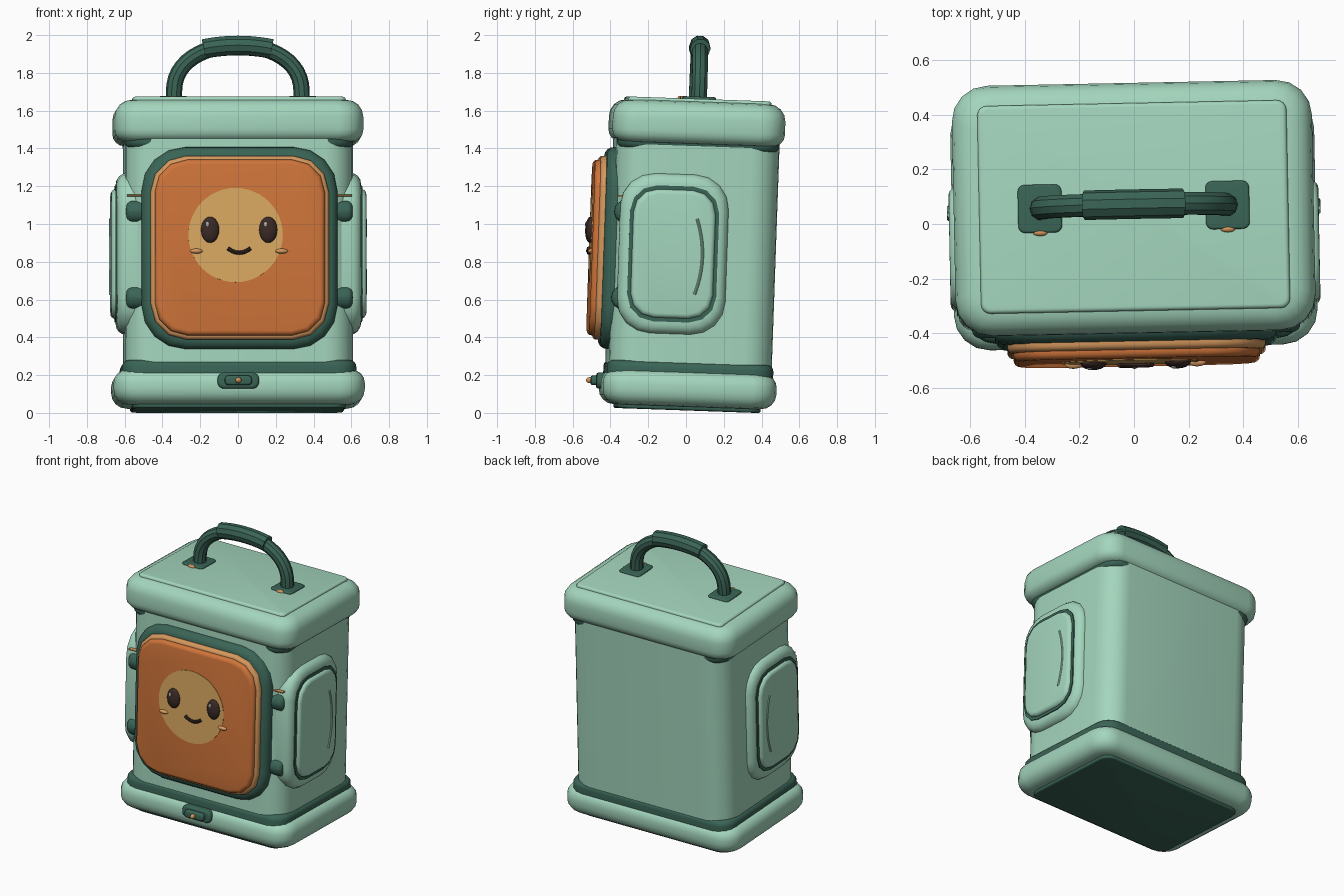
import bpy, bmesh
from math import sin, cos, pi, radians
from mathutils import Matrix, Vector

cube = bpy.data.objects.get("Cube")
if cube:
    bpy.data.objects.remove(cube, do_unlink=True)


def material(name, rgb):
    m = bpy.data.materials.new(name)
    m.use_nodes = True
    m.diffuse_color = (*rgb, 1)
    m.node_tree.nodes["Principled BSDF"].inputs["Base Color"].default_value = (*rgb, 1)
    return m


MINT = material("mint green", (0.37, 0.67, 0.51))
DARK = material("dark green", (0.042, 0.127, 0.093))
ORANGE = material("orange", (0.62, 0.175, 0.042))
TAN = material("tan orange", (0.66, 0.31, 0.11))
YELLOW = material("sand yellow", (0.70, 0.40, 0.12))
BROWN = material("dark brown", (0.042, 0.023, 0.019))
GLINT = material("pale glint", (0.45, 0.42, 0.40))

# The whole lantern leans back and turns a little
POSE = (Matrix.Translation((0, 0.005, 0.013))
        @ Matrix.Rotation(0.02, 4, 'Z') @ Matrix.Rotation(-0.035, 4, 'X'))

# Plane axes (u, v, outward) for each facing
UP = Matrix.Identity(3)
FRONT = Matrix(((1, 0, 0), (0, 0, -1), (0, 1, 0)))
LEFT = Matrix(((0, 0, 1), (1, 0, 0), (0, 1, 0)))
RIGHT = Matrix(((0, 0, -1), (1, 0, 0), (0, 1, 0)))
made = []


def finish(name, mesh, mat):
    mesh.materials.clear()
    mesh.materials.append(mat)
    ob = bpy.data.objects.new(name, mesh)
    bpy.context.collection.objects.link(ob)
    ob.matrix_world = POSE
    made.append(ob)
    return ob


def outline(hu, hv, r, steps):
    """Rounded rectangle points."""
    r = max(min(r, hu, hv), 0.002)
    pts = []
    for k, (su, sv) in enumerate(((1, 1), (-1, 1), (-1, -1), (1, -1))):
        for i in range(steps + 1):
            a = (k + i / steps) * pi / 2
            pts.append((su * (hu - r) + r * cos(a), sv * (hv - r) + r * sin(a)))
    return pts


def slab(name, mat, face, centre, half, r, w0, w1, b0=0.0, b1=0.0, steps=4, squash=1.0):
    """Rounded plate from depth w0 to w1, with round edges b0 and b1."""
    layers = []
    n = 4
    if b0:
        layers += [(b0 * (1 - sin(a)), w0 + b0 * squash * (1 - cos(a)))
                   for a in (i / n * pi / 2 for i in range(n + 1))]
    else:
        layers.append((0, w0))
    if b1:
        layers += [(b1 * (1 - cos(a)), w1 - b1 * squash * (1 - sin(a)))
                   for a in (i / n * pi / 2 for i in range(n + 1))]
    else:
        layers.append((0, w1))
    bm = bmesh.new()
    rings = []
    for inset, w in layers:
        pts = outline(half[0] - inset, half[1] - inset, r - inset * 0.6, steps)
        rings.append([bm.verts.new(face @ Vector((u + centre[0], v + centre[1], w)))
                      for u, v in pts])
    for a, b in zip(rings, rings[1:]):
        for i in range(len(a)):
            j = (i + 1) % len(a)
            bm.faces.new((a[i], a[j], b[j], b[i]))
    bm.faces.new(rings[0][::-1])
    bm.faces.new(rings[-1])
    bmesh.ops.recalc_face_normals(bm, faces=bm.faces)
    mesh = bpy.data.meshes.new(name)
    bm.to_mesh(mesh)
    bm.free()
    return finish(name, mesh, mat)


def ball(name, mat, loc, size):
    bm = bmesh.new()
    bmesh.ops.create_uvsphere(bm, u_segments=20, v_segments=12, radius=1)
    bmesh.ops.transform(bm, matrix=Matrix.LocRotScale(loc, None, size), verts=bm.verts)
    mesh = bpy.data.meshes.new(name)
    bm.to_mesh(mesh)
    bm.free()
    return finish(name, mesh, mat)


def tube(name, mat, points, radius):
    cu = bpy.data.curves.new(name + " path", 'CURVE')
    cu.dimensions = '3D'
    cu.bevel_depth = radius
    cu.bevel_resolution = 3
    cu.use_fill_caps = True
    sp = cu.splines.new('POLY')
    sp.points.add(len(points) - 1)
    for p, co in zip(sp.points, points):
        p.co = (*co, 1)
    tmp = bpy.data.objects.new(name + " path", cu)
    bpy.context.collection.objects.link(tmp)
    dg = bpy.context.evaluated_depsgraph_get()
    mesh = bpy.data.meshes.new_from_object(tmp.evaluated_get(dg))
    bpy.data.objects.remove(tmp, do_unlink=True)
    return finish(name, mesh, mat)


# Base, body and lid
MID = (0, 0)
slab("base_foot", DARK, UP, MID, (0.565, 0.38), 0.07, 0.0, 0.06, 0.012)
slab("base_slab", MINT, UP, MID, (0.665, 0.46), 0.13, 0.02, 0.205, 0.08, 0.07)
slab("base_trim", DARK, UP, MID, (0.62, 0.44), 0.11, 0.17, 0.255, 0, 0.035)
slab("body", MINT, UP, MID, (0.603, 0.432), 0.15, 0.2, 1.44, steps=6)
slab("lid_trim", DARK, UP, MID, (0.605, 0.43), 0.11, 1.375, 1.48, 0.035)
slab("lid", MINT, UP, MID, (0.658, 0.457), 0.13, 1.41, 1.635, 0.065, 0.09)
slab("lid_panel", MINT, UP, MID, (0.565, 0.38), 0.035, 1.62, 1.65, 0, 0.015)

# Front door
DOOR = (0, 0.845)
slab("door_frame", DARK, FRONT, DOOR, (0.518, 0.535), 0.23, 0.36, 0.48, 0.02, 0.05)
slab("door_rim", TAN, FRONT, DOOR, (0.472, 0.487), 0.19, 0.46, 0.51, 0, 0.022, 3)
slab("door_panel", ORANGE, FRONT, DOOR, (0.45, 0.465), 0.17, 0.49, 0.54, 0, 0.025, 3)

# Face on the door
slab("face_disc", YELLOW, FRONT, (-0.023, 0.91), (0.25, 0.25), 0.25, 0.535, 0.543, steps=12)
for s, side in ((1, "left"), (-1, "right")):
    ball(side + "_eye", BROWN, (s * 0.154 - 0.004, -0.543, 0.938), (0.048, 0.026, 0.069))
    ball(side + "_eye_glint", GLINT, (s * 0.154 - 0.018, -0.564, 0.966), (0.01, 0.006, 0.014))
    ball(side + "_cheek", TAN, (s * 0.226 - 0.005, -0.543, 0.825), (0.033, 0.016, 0.013))
tube("mouth", BROWN, [(-0.004 + 0.06 * t, -0.548, 0.816 + 0.024 * t * t)
                      for t in (i / 5 - 1 for i in range(11))], 0.011)

# Latch on the base
LATCH = (-0.008, 0.142)
slab("latch_plate", DARK, FRONT, LATCH, (0.11, 0.043), 0.035, 0.44, 0.485, 0, 0.015)
slab("latch_bar", DARK, FRONT, LATCH, (0.072, 0.025), 0.02, 0.47, 0.515, 0, 0.012)
ball("latch_stud", TAN, (-0.008, -0.518, 0.142), (0.016, 0.022, 0.016))

# Side panels and hinges
for s, side, face in ((1, "left", LEFT), (-1, "right", RIGHT)):
    C = (-0.115, 0.825)
    slab(side + "_panel_ring", MINT, face, C, (0.288, 0.425), 0.18, 0.53, 0.648, 0, 0.055, 4)
    slab(side + "_panel_gap", DARK, face, C, (0.236, 0.36), 0.14, 0.6, 0.654, 0, 0, 3)
    slab(side + "_panel", MINT, face, C, (0.218, 0.34), 0.125, 0.62, 0.676, 0, 0.025, 3)
    tube(side + "_panel_ridge", MINT,
         [(s * 0.675, 0.04 - 0.035 * t * t, 0.815 + 0.2 * t)
          for t in (i / 5 - 1 for i in range(11))], 0.008)
    for z, level in ((1.04, "upper"), (0.585, "lower")):
        hinge = f"{side}_{level}_hinge"
        slab(hinge, DARK, face, (-0.372, z), (0.06, 0.062), 0.06, 0.47, 0.6, 0, 0.03)
    slab(side + "_hinge_pin", TAN, face, (-0.385, 1.124), (0.035, 0.004), 0.004, 0.515, 0.595)

# Carrying handle
arch = [(0.338 * cos(a), 0, 1.68 + 0.255 * sin(a) ** 0.85)
        for a in (i / 24 * pi for i in range(25))]
arch = [(0.338, 0, 1.62)] + arch + [(-0.338, 0, 1.62)]
tube("handle", DARK, arch, 0.043)
tube("handle_grip", DARK, [(0.18 * t, 0, 1.933 - 0.018 * t * t)
                           for t in (i / 5 - 1 for i in range(11))], 0.054)
for s, side in ((1, "left"), (-1, "right")):
    slab(side + "_handle_plate", DARK, UP, (s * 0.343, 0), (0.08, 0.088), 0.025,
         1.64, 1.662, 0, 0.008)
    ball(side + "_handle_stud", TAN, (s * 0.343, -0.088, 1.652), (0.027, 0.012, 0.012))

# Smooth shading with sharp edges kept
bpy.ops.object.select_all(action='DESELECT')
for ob in made:
    ob.select_set(True)
bpy.context.view_layer.objects.active = made[0]
bpy.ops.object.shade_smooth_by_angle(angle=radians(32))
